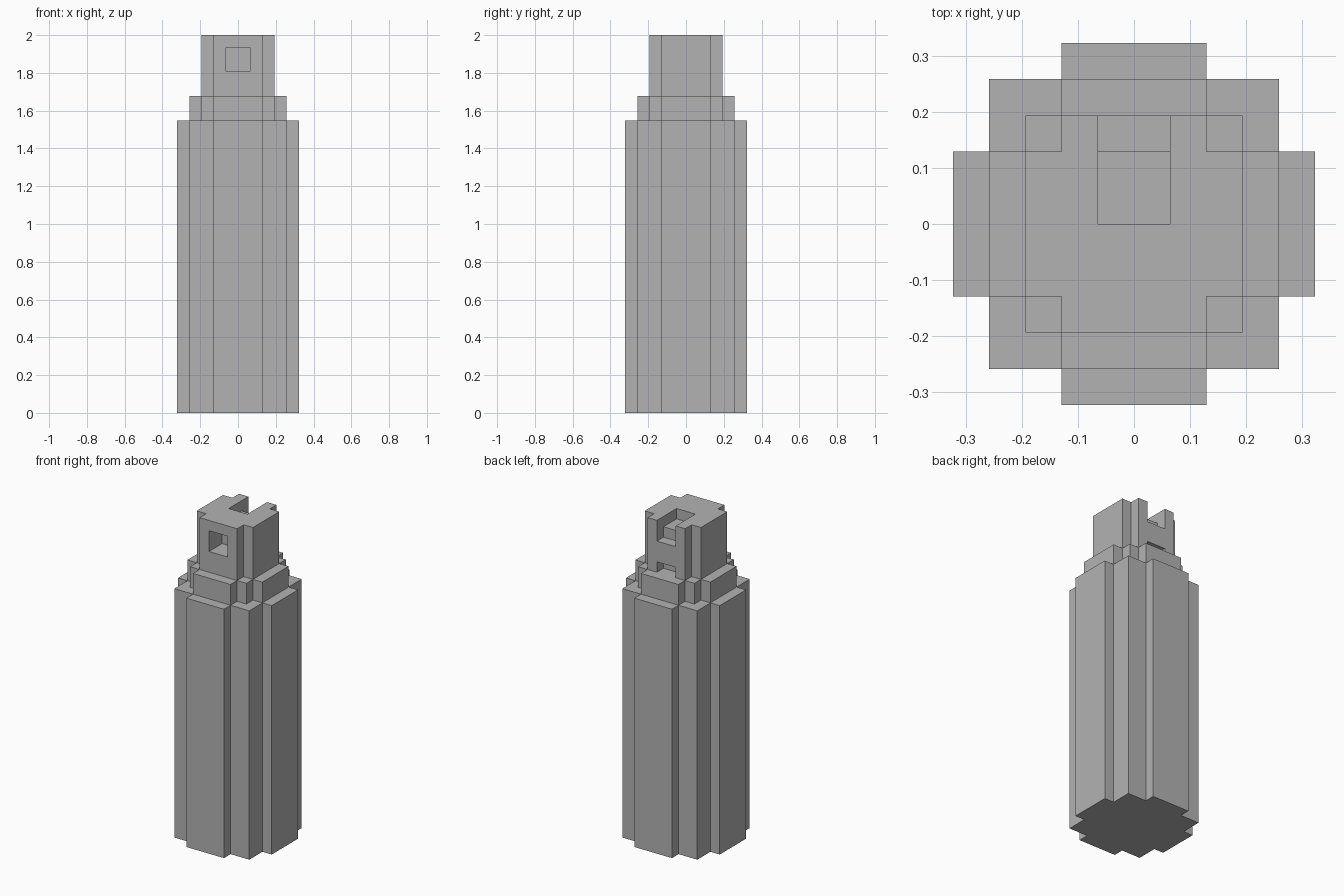
import bpy
import bmesh

U = 2 / 31  # edge length of one block

default = bpy.data.objects.get("Cube")
if default:
    bpy.data.objects.remove(default, do_unlink=True)

grey = bpy.data.materials.new("metal_grey")
grey.use_nodes = True
grey.diffuse_color = (0.45, 0.45, 0.45, 1)
grey.node_tree.nodes["Principled BSDF"].inputs["Base Color"].default_value = grey.diffuse_color


def add_object(name, bm):
    bmesh.ops.recalc_face_normals(bm, faces=bm.faces)
    mesh = bpy.data.meshes.new(name)
    bm.to_mesh(mesh)
    bm.free()
    mesh.materials.append(grey)
    obj = bpy.data.objects.new(name, mesh)
    bpy.context.collection.objects.link(obj)
    return obj


def stepped_prism(name, steps, bottom, top):
    """Extrude a four-way symmetric outline; steps lists one quadrant's corners in blocks."""
    outline = []
    for turn in range(4):
        for x, y in steps:
            for _ in range(turn):
                x, y = -y, x
            outline.append((x * U, y * U))
    bm = bmesh.new()
    base = bm.faces.new([bm.verts.new((x, y, bottom * U)) for x, y in outline])
    result = bmesh.ops.extrude_face_region(bm, geom=[base], use_keep_orig=True)
    raised = [v for v in result["geom"] if isinstance(v, bmesh.types.BMVert)]
    bmesh.ops.translate(bm, verts=raised, vec=(0, 0, (top - bottom) * U))
    return add_object(name, bm)


def carve(target, x, y, z):
    """Cut a box, given by its ranges in blocks, out of the target."""
    bm = bmesh.new()
    bmesh.ops.create_cube(bm, size=1)
    for v in bm.verts:
        v.co = [(r[1] if c > 0 else r[0]) * U for c, r in zip(v.co, (x, y, z))]
    cutter = add_object("cutter", bm)
    cutter.hide_render = True
    mod = target.modifiers.new("carve", 'BOOLEAN')
    mod.operation = 'DIFFERENCE'
    mod.solver = 'EXACT'
    mod.object = cutter
    bpy.context.view_layer.objects.active = target
    bpy.ops.object.modifier_apply(modifier=mod.name)
    bpy.data.objects.remove(cutter, do_unlink=True)


# Tall case, narrower collar and head
stepped_prism("case", [(5, -2), (5, 2), (4, 2), (4, 4), (2, 4), (2, 5)], 0, 24)
stepped_prism("collar", [(4, -2), (4, 2), (3, 2), (3, 3), (2, 3), (2, 4)], 24, 26)
head = stepped_prism("head", [(3, -2), (3, 2), (2, 2), (2, 3)], 26, 31)

# Front window, stepped top slot and rear base opening
side = (-1, 1)
carve(head, side, (-4, -1), (28, 30))
carve(head, side, (0, 2.5), (30, 32))
carve(head, side, (2, 4), (29, 32))
carve(head, side, (2, 4), (25, 27))
